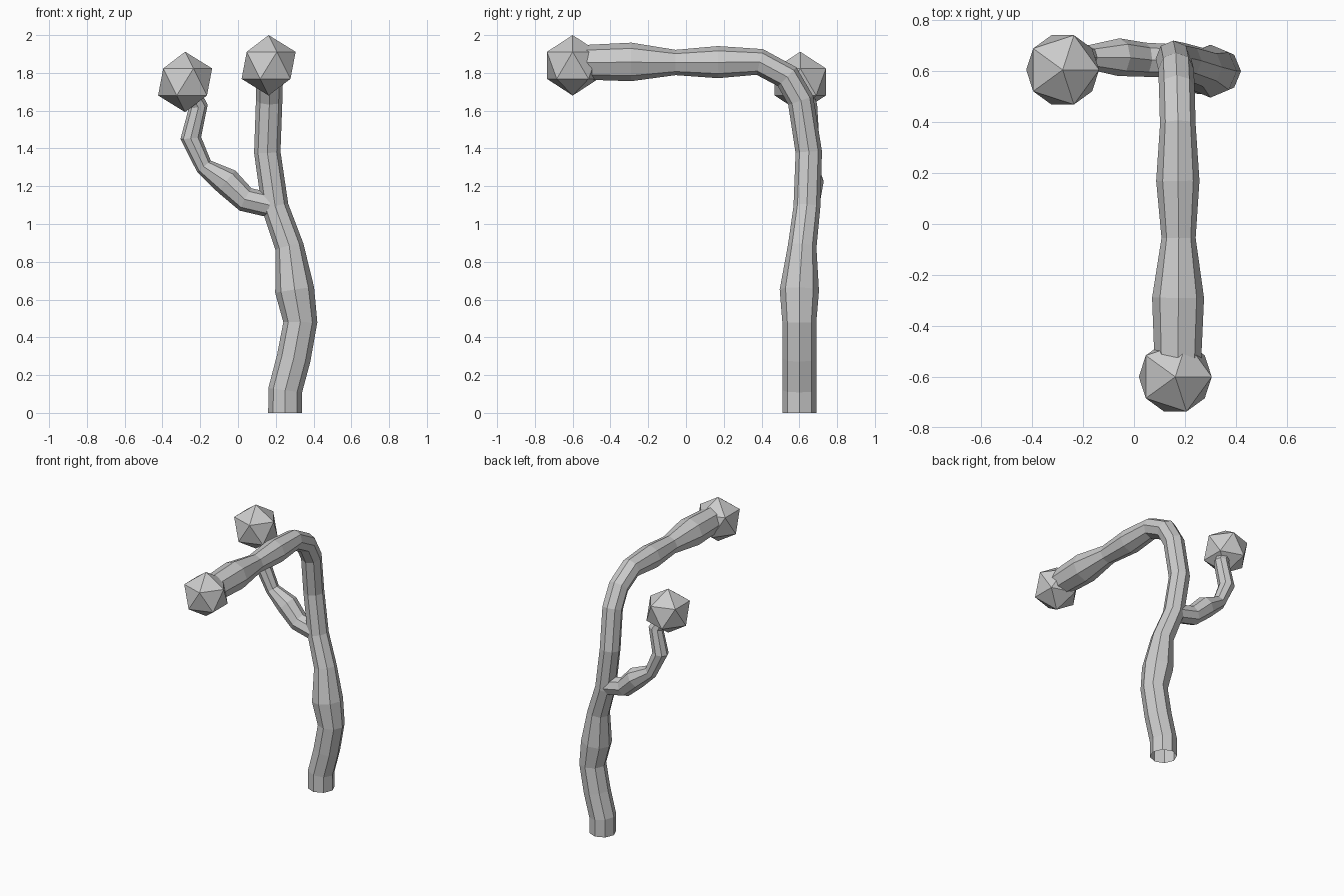
import bpy


def tube(name, points):
    """Eight-sided flat-shaded tube through (x, y, z, radius) points."""
    curve = bpy.data.curves.new(name, 'CURVE')
    curve.dimensions = '3D'
    curve.bevel_depth = 1.0
    curve.bevel_resolution = 2
    spline = curve.splines.new('POLY')
    spline.points.add(len(points) - 1)
    spline.use_smooth = False
    for p, (x, y, z, r) in zip(spline.points, points):
        p.co = (x, y, z, 1)
        p.radius = r
    obj = bpy.data.objects.new(name, curve)
    bpy.context.collection.objects.link(obj)
    bpy.ops.object.select_all(action='DESELECT')
    obj.select_set(True)
    bpy.context.view_layer.objects.active = obj
    bpy.ops.object.convert(target='MESH')
    return bpy.context.object


def tip(name, location):
    """Icosahedron knob capping a stem."""
    bpy.ops.mesh.primitive_ico_sphere_add(subdivisions=1, radius=0.16, location=location)
    bpy.context.object.name = name


# Main stem: wavy trunk bending forward into a horizontal arm
tube("main_stem", [
    (0.25, 0.60, 0.00, 0.09), (0.25, 0.60, 0.12, 0.09),
    (0.295, 0.60, 0.29, 0.09), (0.33, 0.60, 0.48, 0.09),
    (0.30, 0.60, 0.65, 0.104), (0.272, 0.615, 0.88, 0.076),
    (0.197, 0.64, 1.09, 0.071), (0.155, 0.65, 1.38, 0.07),
    (0.165, 0.607, 1.655, 0.07), (0.168, 0.535, 1.78, 0.07),
    (0.172, 0.39, 1.858, 0.07), (0.172, 0.17, 1.857, 0.085),
    (0.175, -0.055, 1.855, 0.067), (0.173, -0.29, 1.858, 0.102),
    (0.172, -0.53, 1.856, 0.092),
])

# Side branch curling out to the left and upward
tube("side_branch", [
    (0.17, 0.64, 1.10, 0.065), (0.04, 0.645, 1.13, 0.067),
    (-0.06, 0.655, 1.225, 0.074), (-0.18, 0.655, 1.305, 0.047),
    (-0.25, 0.65, 1.455, 0.055), (-0.21, 0.645, 1.625, 0.05),
    (-0.27, 0.61, 1.73, 0.05),
])

# Knobs at the ends
tip("arm_tip", (0.162, -0.60, 1.84))
tip("branch_tip", (-0.28, 0.605, 1.752))
